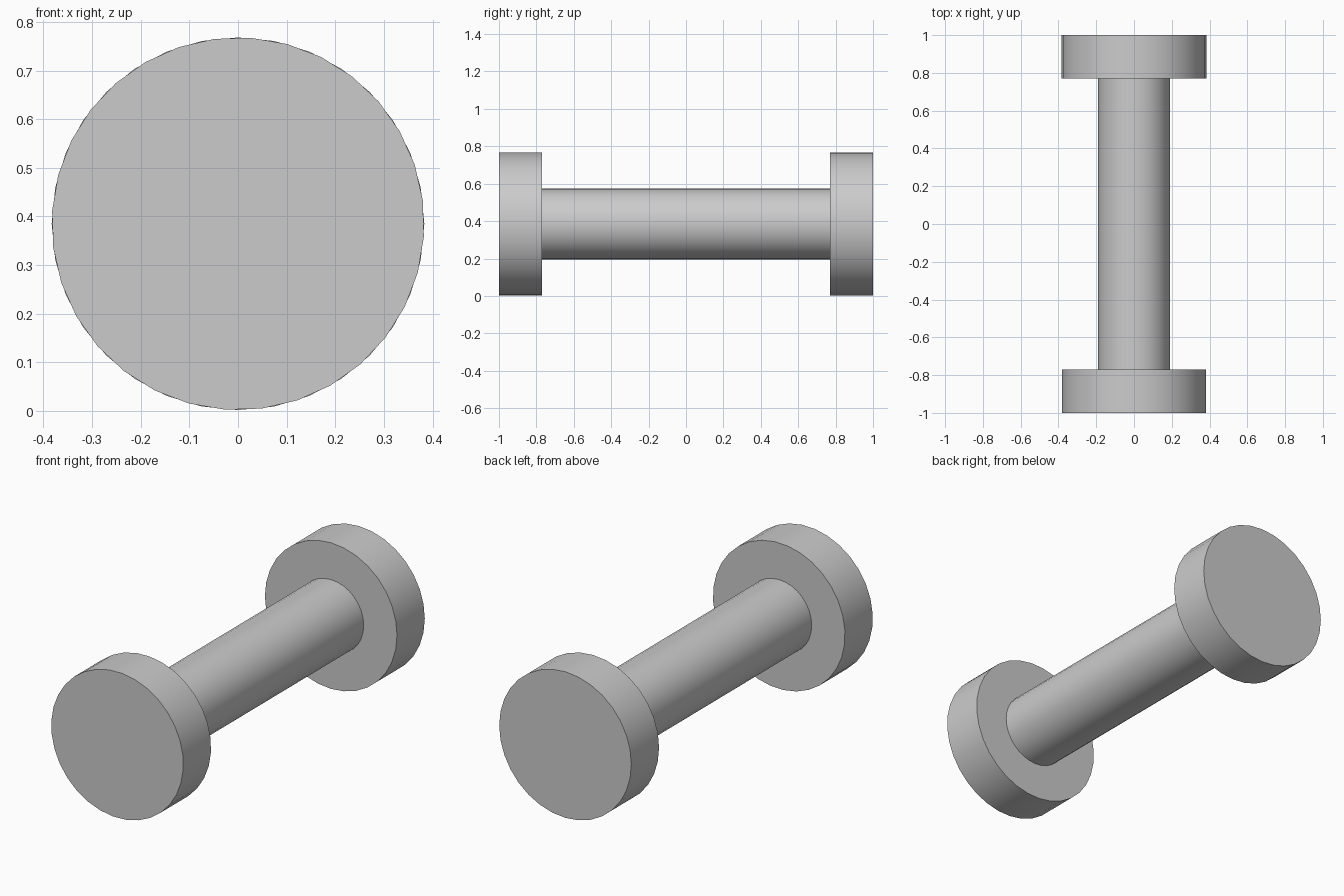
import bpy
import math

cube = bpy.data.objects.get("Cube")
if cube:
    bpy.data.objects.remove(cube, do_unlink=True)

AXIS_Z = 0.385

grey = bpy.data.materials.new("plain grey")
grey.use_nodes = True
colour = (0.6, 0.6, 0.6, 1)
grey.diffuse_color = colour
grey.node_tree.nodes["Principled BSDF"].inputs["Base Color"].default_value = colour


def cylinder(name, radius, y_start, y_end, turn=0.0):
    """Smooth-sided cylinder lying along y."""
    bpy.ops.mesh.primitive_cylinder_add(
        vertices=32, radius=radius, depth=y_end - y_start,
        location=(0, (y_start + y_end) / 2, AXIS_Z),
        rotation=(math.pi / 2, turn, 0))
    obj = bpy.context.object
    obj.name = name
    obj.data.materials.append(grey)
    bpy.ops.object.shade_smooth_by_angle(angle=math.radians(40))
    return obj


# Thin bar between two wide end discs
cylinder("bar", 0.19, -0.77, 0.77)
cylinder("front_disc", 0.383, -1.0, -0.77, turn=math.radians(4))
cylinder("back_disc", 0.383, 0.77, 1.0)
